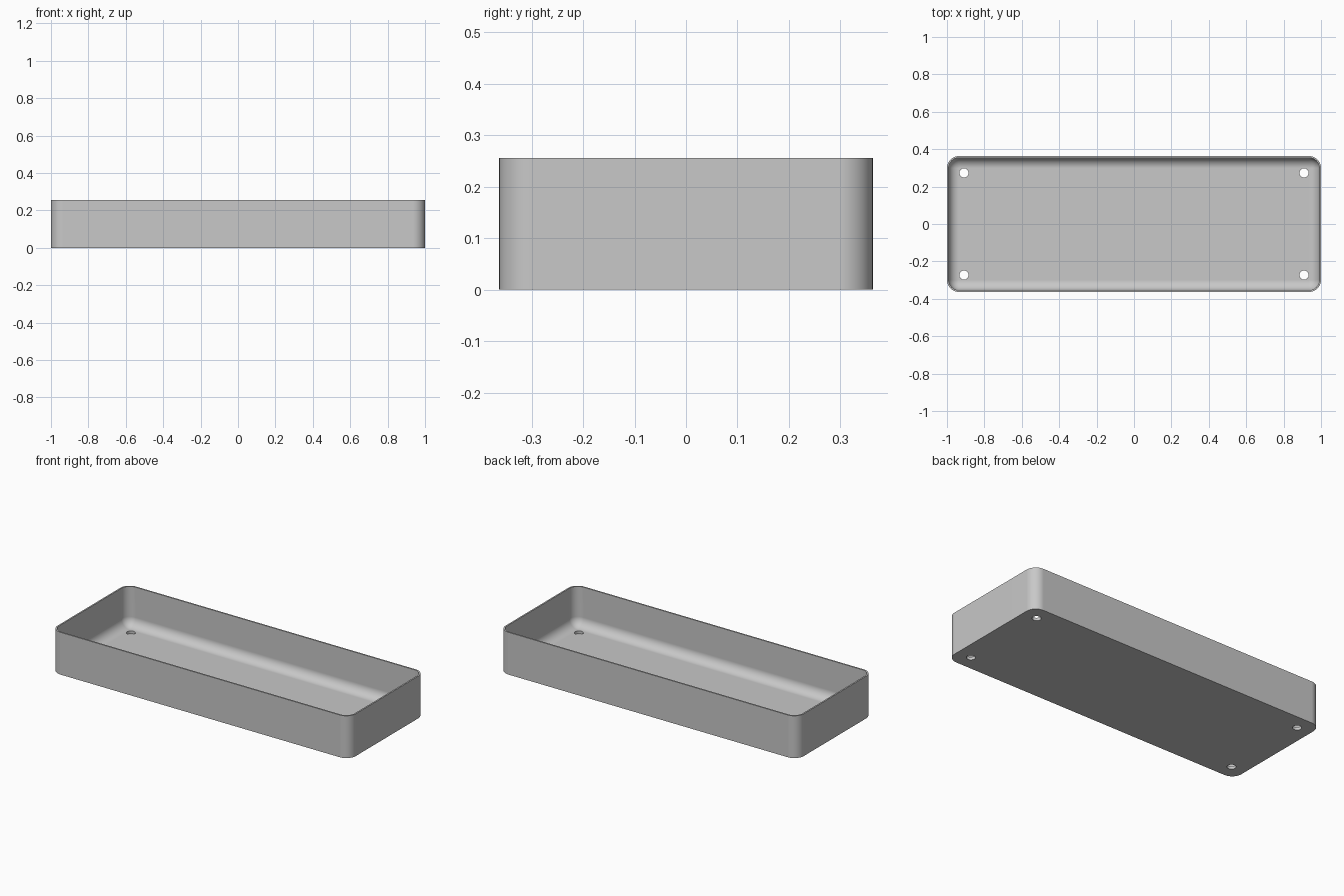
import bpy
import bmesh
from math import cos, sin, pi
from mathutils import Matrix

if "Cube" in bpy.data.objects:
    bpy.data.objects.remove(bpy.data.objects["Cube"])

HALF_X, HALF_Y, HEIGHT = 1.0, 0.363, 0.256
CORNER = 0.064            # outer corner radius
WALL, FLOOR = 0.009, 0.018
FILLET = CORNER - WALL    # inner cove between walls and floor
HOLE_X, HOLE_Y, HOLE_R = 0.909, 0.273, 0.0245
STEPS = 12

grey = bpy.data.materials.new("plain_grey")
grey.use_nodes = True
colour = (0.58, 0.58, 0.58, 1)
grey.diffuse_color = colour
grey.node_tree.nodes["Principled BSDF"].inputs["Base Color"].default_value = colour


def ring(bm, inset, z):
    """Rounded rectangle, moved inwards by inset."""
    verts = []
    for quarter, (sx, sy) in enumerate([(1, 1), (-1, 1), (-1, -1), (1, -1)]):
        for i in range(STEPS + 1):
            a = (quarter + i / STEPS) * pi / 2
            r = CORNER - inset
            verts.append(bm.verts.new((sx * (HALF_X - CORNER) + r * cos(a),
                                       sy * (HALF_Y - CORNER) + r * sin(a), z)))
    return verts


def finish(bm, name):
    bmesh.ops.remove_doubles(bm, verts=bm.verts, dist=1e-5)
    bmesh.ops.recalc_face_normals(bm, faces=bm.faces)
    mesh = bpy.data.meshes.new(name)
    bm.to_mesh(mesh)
    bm.free()
    obj = bpy.data.objects.new(name, mesh)
    bpy.context.collection.objects.link(obj)
    return obj


# Tray shell: outer wall, rim, inner wall, cove, floor
bm = bmesh.new()
profile = [(0, 0), (0, HEIGHT), (WALL, HEIGHT)]
for i in range(STEPS + 1):
    a = i / STEPS * pi / 2
    profile.append((WALL + FILLET * (1 - cos(a)), FLOOR + FILLET * (1 - sin(a))))
rings = [ring(bm, d, z) for d, z in profile]
for low, high in zip(rings, rings[1:]):
    for i in range(len(low)):
        j = (i + 1) % len(low)
        bm.faces.new((low[i], low[j], high[j], high[i]))
bm.faces.new(rings[0])
bm.faces.new(rings[-1][::STEPS + 1])
bmesh.ops.remove_doubles(bm, verts=bm.verts, dist=1e-5)
tray = finish(bm, "tray")
tray.data.materials.append(grey)

# Four screw holes through the floor
bm = bmesh.new()
for sx in (-1, 1):
    for sy in (-1, 1):
        bmesh.ops.create_cone(bm, cap_ends=True, segments=32, radius1=HOLE_R,
                              radius2=HOLE_R, depth=0.1,
                              matrix=Matrix.Translation((sx * HOLE_X, sy * HOLE_Y, 0)))
cutter = finish(bm, "hole_cutter")
cutter.hide_render = True
cut = tray.modifiers.new("holes", "BOOLEAN")
cut.operation = "DIFFERENCE"
cut.solver = "EXACT"
cut.object = cutter

bpy.ops.object.select_all(action="DESELECT")
tray.select_set(True)
bpy.context.view_layer.objects.active = tray
bpy.ops.object.modifier_apply(modifier=cut.name)
bpy.data.objects.remove(cutter)

# Smooth corners and cove, crisp rim and base
bpy.ops.object.shade_smooth_by_angle(angle=pi / 6)
weighted = tray.modifiers.new("even_shading", "WEIGHTED_NORMAL")
weighted.keep_sharp = True
